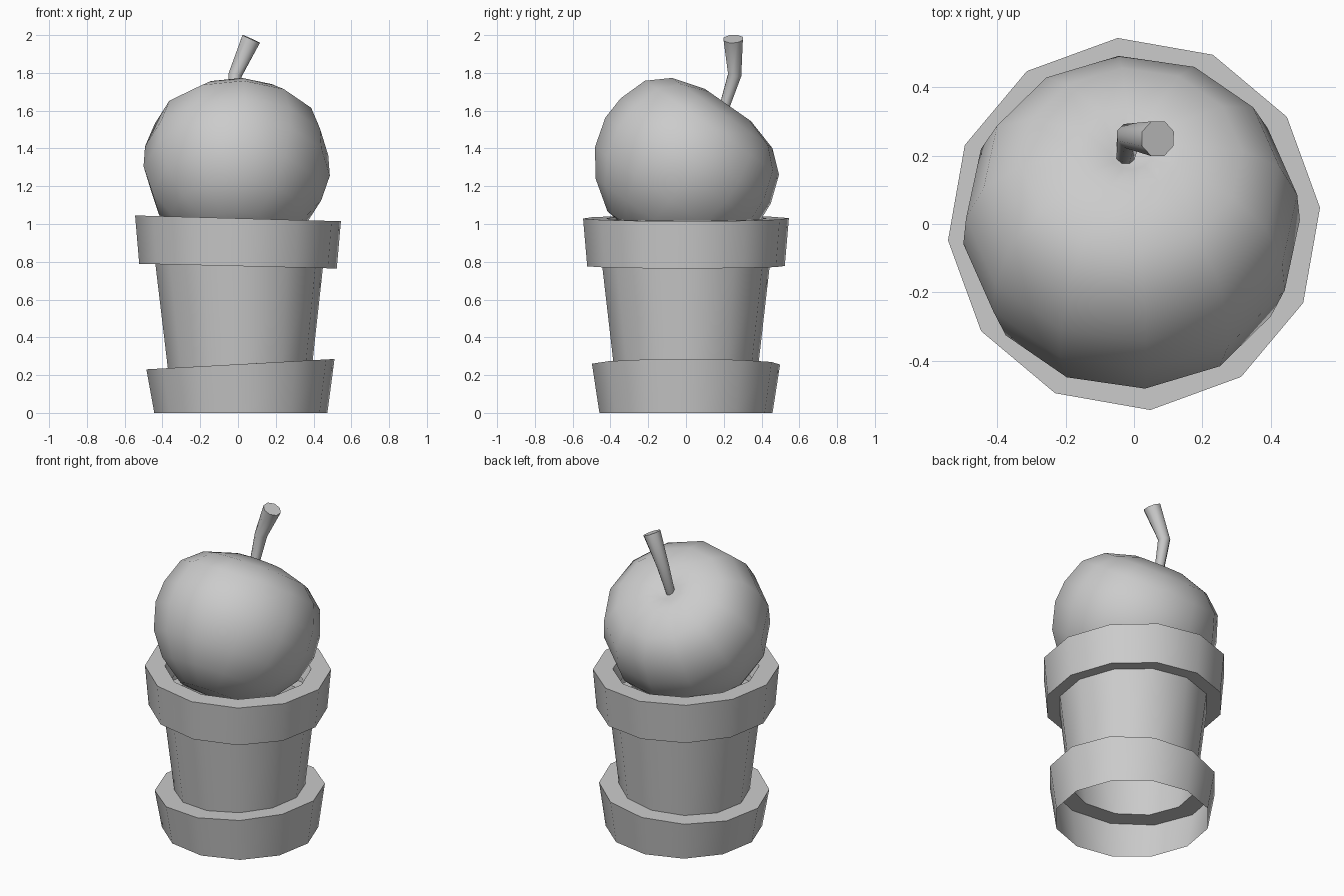
import bpy, bmesh
from math import cos, sin, radians
from mathutils import Vector, Matrix

if "Cube" in bpy.data.objects:
    bpy.data.objects.remove(bpy.data.objects["Cube"])


def ring(r, n=12, phase=5, m=Matrix()):
    """Regular polygon of n points, placed by matrix m."""
    return [m @ Vector((r * cos(a), r * sin(a), 0))
            for a in (radians(phase + 360 * i / n) for i in range(n))]


def loft(name, rings, start=None, end=None, angle=40):
    """Skin the rings in order; start/end may be 'cap' or a pole point."""
    bm = bmesh.new()
    loops = [[bm.verts.new(p) for p in pts] for pts in rings]
    n = len(loops[0])
    for a, b in zip(loops, loops[1:]):
        for i in range(n):
            j = (i + 1) % n
            bm.faces.new((a[i], a[j], b[j], b[i]))
    for tip, lp in ((start, loops[0][::-1]), (end, loops[-1])):
        if tip == 'cap':
            bm.faces.new(lp)
        elif tip is not None:
            pole = bm.verts.new(tip)
            for i in range(n):
                bm.faces.new((lp[i], lp[(i + 1) % n], pole))
    me = bpy.data.meshes.new(name)
    bm.to_mesh(me)
    bm.free()
    me.shade_smooth()
    me.set_sharp_from_angle(angle=radians(angle))
    ob = bpy.data.objects.new(name, me)
    bpy.context.collection.objects.link(ob)
    return ob


def level(r, z, slope=0.0, cx=0.0):
    """Horizontal ring whose height leans along x by the given slope."""
    pts = ring(r)
    for p in pts:
        p.z = z + slope * p.x
        p.x += cx
    return pts


# pot: crooked saucer, tapered body and rim, open underneath
loft("saucer", [level(0.46, 0, 0, 0.015), level(0.5, 0.258, 0.055, 0.013),
                level(0.385, 0.258, 0.055, 0.012)])
loft("pot_body", [level(0.385, 0.258, 0.055, 0.012), level(0.445, 0.777, -0.024, 0.006)])
loft("pot_rim", [level(0.445, 0.777, -0.024, 0.006), level(0.525, 0.777, -0.024),
                 level(0.547, 1.03, -0.028), level(0.43, 1.03, -0.028),
                 level(0.385, 0.95, -0.028)])

# fruit: lathed profile, tipped towards the back
tilt = Matrix.Translation((-0.007, -0.006, 1.305)) @ Matrix.Rotation(radians(-35), 4, 'X')
profile = [(0.20, -0.43), (0.35, -0.325), (0.45, -0.19), (0.495, -0.03), (0.487, 0.1),
           (0.435, 0.25), (0.325, 0.345), (0.15, 0.397), (0.06, 0.375)]
loft("fruit",
     [ring(r, m=tilt @ Matrix.Translation((0, 0, z))) for r, z in profile],
     start=tilt @ Vector((0, 0, -0.45)), end=tilt @ Vector((0, 0, 0.355)), angle=60)

# stem: bent and widening to a flat end
path = [Vector((-0.027, 0.19, 1.58)), Vector((-0.015, 0.258, 1.79)), Vector((0.07, 0.25, 1.98))]
rings = []
for i, (p, r) in enumerate(zip(path, (0.027, 0.038, 0.055))):
    d = path[min(i + 1, 2)] - path[max(i - 1, 0)]
    turn = Vector((0, 0, 1)).rotation_difference(d).to_matrix().to_4x4()
    rings.append(ring(r, 8, 22.5, Matrix.Translation(p) @ turn))
loft("stem", rings, start='cap', end='cap', angle=50)
